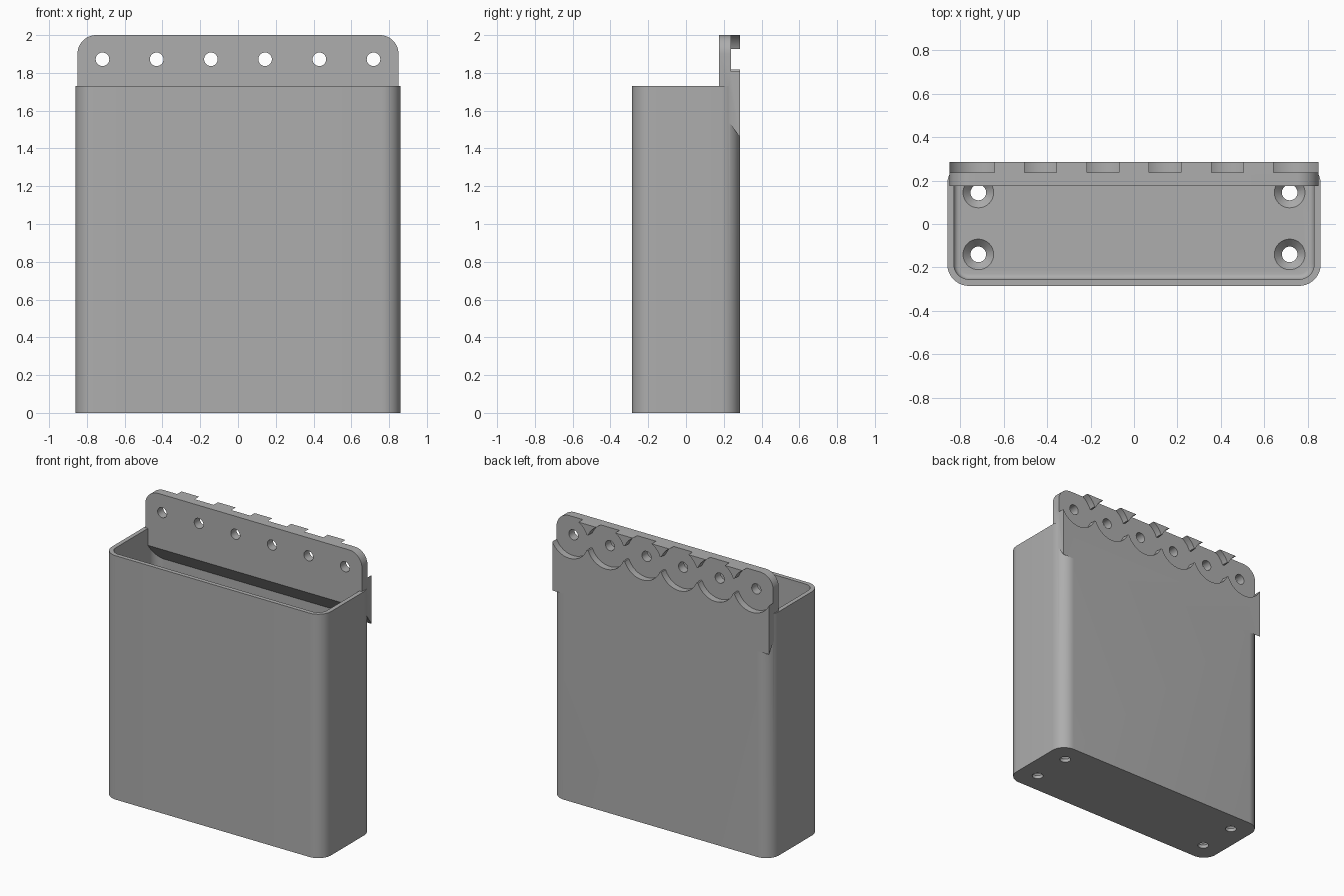
import bpy
import bmesh
from math import sin, cos, pi
from mathutils import Vector

old = bpy.data.objects.get("Cube")
if old:
    bpy.data.objects.remove(old, do_unlink=True)

grey = bpy.data.materials.new("plain grey")
grey.use_nodes = True
colour = (0.42, 0.42, 0.42, 1)
grey.diffuse_color = colour
grey.node_tree.nodes["Principled BSDF"].inputs["Base Color"].default_value = colour

HALF_W, HALF_D, BOX_H = 0.86, 0.285, 1.73
WALL, FLOOR = 0.03, 0.06
PLATE_FRONT, POCKET_Y = 0.175, 0.237
HOLE_Z, HOLE_R = 1.872, 0.036


def make(name, bm):
    bmesh.ops.recalc_face_normals(bm, faces=bm.faces[:])
    mesh = bpy.data.meshes.new(name)
    bm.to_mesh(mesh)
    bm.free()
    mesh.materials.append(grey)
    obj = bpy.data.objects.new(name, mesh)
    bpy.context.collection.objects.link(obj)
    return obj


def rounded(u0, u1, v0, v1, radii, steps=12):
    """Outline of a rectangle, one radius per corner, counter-clockwise from low left."""
    corners = [(u0, v0, 1, 1), (u1, v0, -1, 1), (u1, v1, -1, -1), (u0, v1, 1, -1)]
    points = []
    for i, ((u, v, su, sv), r) in enumerate(zip(corners, radii)):
        if r == 0:
            points.append((u, v))
            continue
        for k in range(steps + 1):
            a = pi + (i + k / steps) * pi / 2
            points.append((u + su * r + r * cos(a), v + sv * r + r * sin(a)))
    return points


def prism(points, low, high, axis="z"):
    """Extrude an outline along z, or an x-z outline along y."""
    bm = bmesh.new()
    place = (lambda u, v, w: (u, v, w)) if axis == "z" else (lambda u, v, w: (u, w, v))
    face = bm.faces.new([bm.verts.new(place(u, v, low)) for u, v in points])
    top = bmesh.ops.extrude_face_region(bm, geom=[face])["geom"]
    bmesh.ops.translate(bm, verts=[g for g in top if isinstance(g, bmesh.types.BMVert)],
                        vec=Vector(place(0, 0, high - low)))
    return bm


def circle(u, v, r, n=48):
    return [(u + r * cos(2 * pi * k / n), v + r * sin(2 * pi * k / n)) for k in range(n)]


def combine(target, other, operation="DIFFERENCE"):
    mod = target.modifiers.new("join or cut", "BOOLEAN")
    mod.operation, mod.solver, mod.object = operation, "EXACT", other
    bpy.ops.object.select_all(action="DESELECT")
    bpy.context.view_layer.objects.active = target
    target.select_set(True)
    bpy.ops.object.modifier_apply(modifier=mod.name)
    bpy.data.objects.remove(other, do_unlink=True)


# Open-topped bin with rounded upright corners
holder = make("wall_bin", prism(
    rounded(-HALF_W, HALF_W, -HALF_D, HALF_D, [0.1] * 4), 0, BOX_H))

# Hollow with a softened floor edge
iw, idp = HALF_W - WALL, HALF_D - WALL
bm = prism(rounded(-iw, iw, -idp, idp, [0.07] * 4), FLOOR, BOX_H + 0.2)
low_edges = [e for e in bm.edges if all(v.co.z < FLOOR + 0.01 for v in e.verts)]
bmesh.ops.bevel(bm, geom=low_edges, offset=0.025, segments=4, profile=0.5, affect="EDGES")
combine(holder, make("hollow", bm))

# Hanging plate with a sloped underside
bm = prism(rounded(-0.85, 0.85, 1.46, 2.0, [0, 0, 0.1, 0.1]), PLATE_FRONT, HALF_D, "y")
for v in bm.verts:
    if v.co.z < 1.5 and v.co.y < 0.2:
        v.co.z = 1.61
combine(holder, make("hanging_plate", bm), "UNION")

# Round pockets behind the plate, each with a screw hole
for i in range(6):
    x = (i - 2.5) * 0.287
    combine(holder, make("pocket", prism(circle(x, HOLE_Z, 0.148, 64), POCKET_Y, 0.4, "y")))
    combine(holder, make("screw_hole", prism(circle(x, HOLE_Z, HOLE_R, 32), 0.1, 0.4, "y")))

# Channel linking the pockets
channel = rounded(-0.9, 0.9, HOLE_Z - 0.054, HOLE_Z + 0.054, [0] * 4)
combine(holder, make("channel", prism(channel, POCKET_Y, 0.4, "y")))

# Countersunk holes in the floor
for x in (-0.717, 0.717):
    for y in (-0.14, 0.145):
        bm = prism(circle(x, y, HOLE_R, 32), -0.1, FLOOR + 0.04)
        combine(holder, make("floor_hole", bm))
        bm = bmesh.new()
        bmesh.ops.create_cone(bm, cap_ends=True, segments=32, radius1=0.034,
                              radius2=0.072, depth=0.04)
        bmesh.ops.translate(bm, verts=bm.verts[:], vec=(x, y, FLOOR - 0.0185))
        combine(holder, make("countersink", bm))

# Smooth curves, sharp edges
bpy.ops.object.select_all(action="DESELECT")
holder.select_set(True)
bpy.context.view_layer.objects.active = holder
bpy.ops.object.shade_smooth_by_angle(angle=pi / 6)
